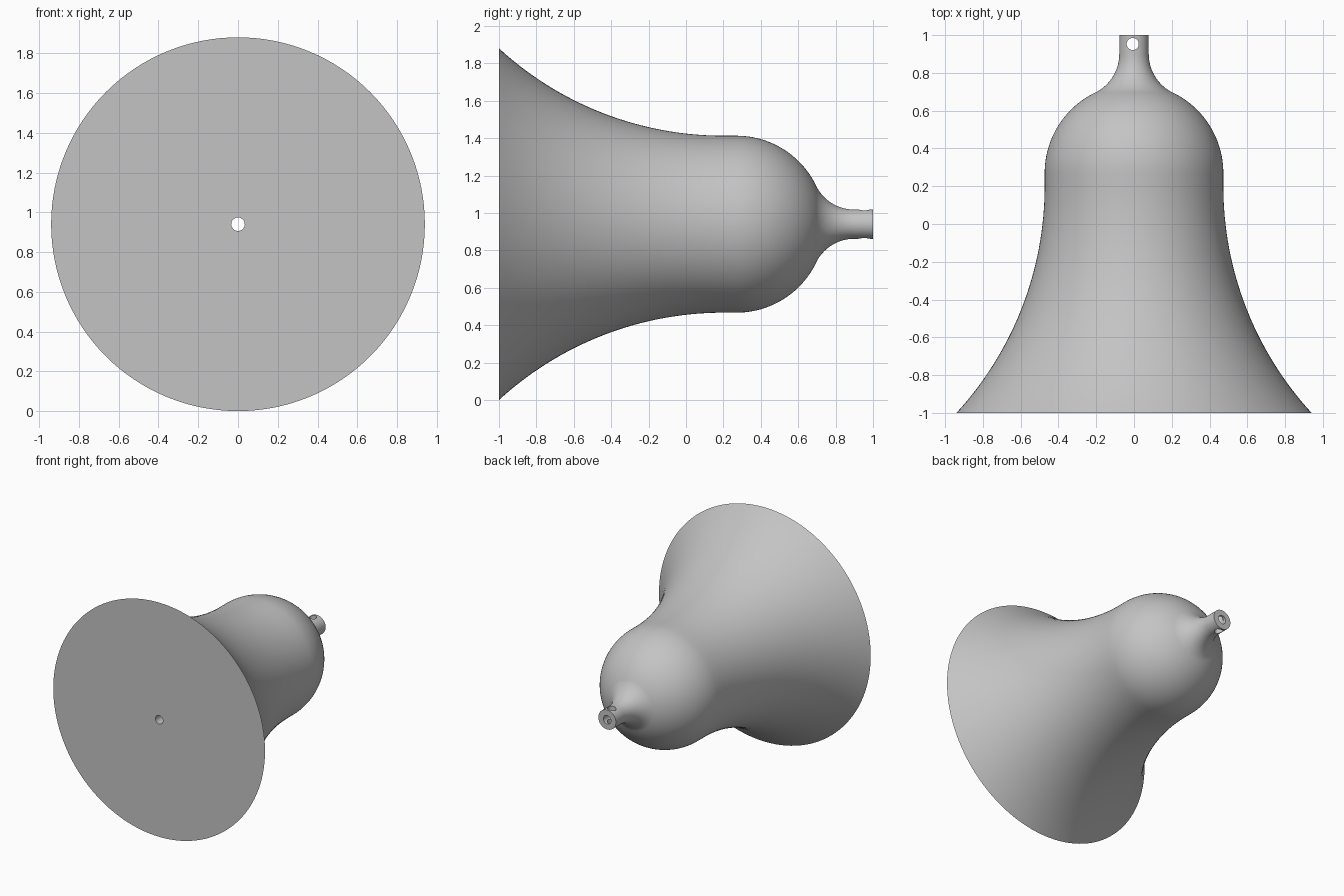
import bpy, bmesh
from math import sin, cos, asin, pi, radians
from mathutils import Matrix

cube = bpy.data.objects.get("Cube")
if cube:
    bpy.data.objects.remove(cube)

SEGMENTS = 128
AXIS_Z = 0.94        # height of the bell's axis
BORE = 0.034         # radius of the holes
WAIST = 0.473
NECK = 0.078

grey = bpy.data.materials.new("plain grey")
grey.use_nodes = True
colour = (0.55, 0.55, 0.55, 1)
grey.diffuse_color = colour
grey.node_tree.nodes["Principled BSDF"].inputs["Base Color"].default_value = colour


def arc(cy, cr, radius, start, end, steps):
    """Points (y, r) on a circle, angles measured from the +y direction."""
    angles = [start + (end - start) * i / steps for i in range(steps + 1)]
    return [(cy + radius * cos(a), cr + radius * sin(a)) for a in angles]


# Profile along the axis: flared skirt, round dome, filleted neck, bore
flare = 1.775
flare_angle = asin(1.2 / flare)
profile = [(-1, BORE)]
profile += arc(0.2, WAIST + flare, flare, -pi / 2 - flare_angle, -pi / 2, 32)
profile += arc(0.27, 0, WAIST, pi / 2, asin(0.197 / WAIST), 24)
fillet = 0.228
profile += arc(0.9, NECK + fillet, fillet, -pi / 2 - radians(60), -pi / 2, 16)
profile += [(1, NECK), (1, BORE)]

# Bell body, revolved around the y axis
bm = bmesh.new()
verts = [bm.verts.new((r, y, 0)) for y, r in profile]
edges = [bm.edges.new((a, b)) for a, b in zip(verts, verts[1:] + verts[:1])]
bmesh.ops.spin(bm, geom=verts + edges, axis=(0, 1, 0), cent=(0, 0, 0),
               angle=2 * pi, steps=SEGMENTS, use_merge=True)
bmesh.ops.remove_doubles(bm, verts=bm.verts, dist=1e-5)
bmesh.ops.recalc_face_normals(bm, faces=bm.faces)
mesh = bpy.data.meshes.new("bell_body")
bm.to_mesh(mesh)
bm.free()
mesh.materials.append(grey)
bell = bpy.data.objects.new("bell_body", mesh)
bell.location.z = AXIS_Z
bpy.context.collection.objects.link(bell)

# Cross hole drilled through the neck
bm = bmesh.new()
bmesh.ops.create_cone(bm, cap_ends=True, segments=32, radius1=0.032, radius2=0.032,
                      depth=0.4, matrix=Matrix.Translation((-0.007, 0.953, 0)))
cut_mesh = bpy.data.meshes.new("neck_hole_cutter")
bm.to_mesh(cut_mesh)
bm.free()
cut_mesh.materials.append(grey)
cutter = bpy.data.objects.new("neck_hole_cutter", cut_mesh)
cutter.location.z = AXIS_Z
cutter.hide_render = True
cutter.display_type = 'WIRE'
bpy.context.collection.objects.link(cutter)

bpy.ops.object.select_all(action='DESELECT')
bell.select_set(True)
bpy.context.view_layer.objects.active = bell
drill = bell.modifiers.new("neck hole", 'BOOLEAN')
drill.object = cutter
drill.solver = 'EXACT'
bpy.ops.object.modifier_apply(modifier=drill.name)
bpy.data.objects.remove(cutter)
bpy.ops.object.shade_smooth_by_angle(angle=radians(30))
